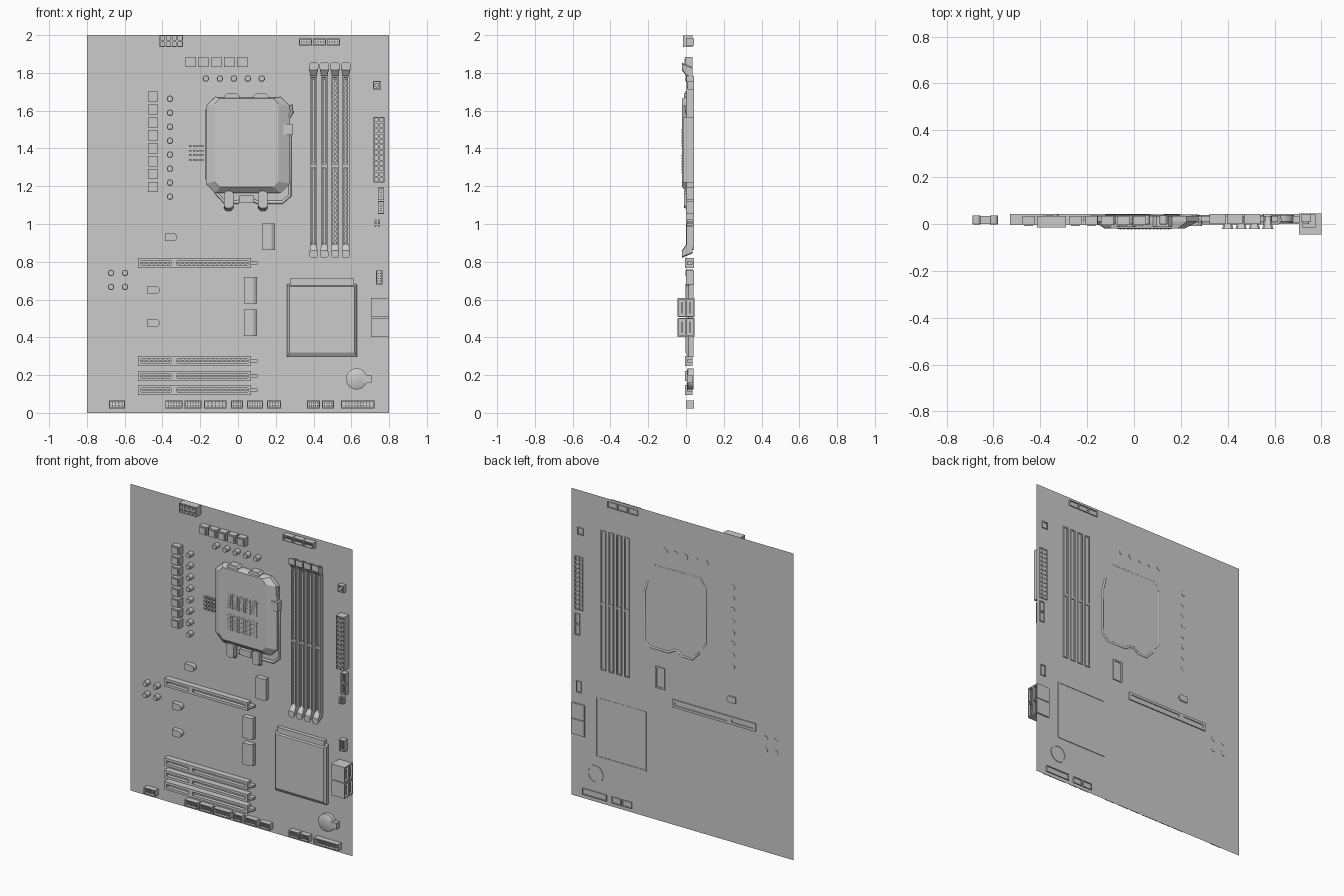
import bpy, bmesh
from math import sin, cos, pi, radians

if "Cube" in bpy.data.objects:
    bpy.data.objects.remove(bpy.data.objects["Cube"])

grey = bpy.data.materials.new("plain grey")
grey.use_nodes = True
COLOUR = (0.6, 0.6, 0.6, 1)
grey.diffuse_color = COLOUR
grey.node_tree.nodes["Principled BSDF"].inputs["Base Color"].default_value = COLOUR

BOARD = 0.035   # y of the board sheet
POKE = 0.042    # y of feet that reach through the sheet


def finish(bm, name, smooth=False):
    bmesh.ops.recalc_face_normals(bm, faces=bm.faces)
    mesh = bpy.data.meshes.new(name)
    bm.to_mesh(mesh)
    bm.free()
    mesh.materials.append(grey)
    obj = bpy.data.objects.new(name, mesh)
    bpy.context.collection.objects.link(obj)
    if smooth:
        bpy.ops.object.select_all(action='DESELECT')
        obj.select_set(True)
        bpy.context.view_layer.objects.active = obj
        bpy.ops.object.shade_smooth_by_angle(angle=radians(35))
    return obj


def rect(x, z, w, h):
    return [(x - w/2, z - h/2), (x + w/2, z - h/2), (x + w/2, z + h/2), (x - w/2, z + h/2)]


def chamfered(x, z, w, h, c):
    w, h = w/2, h/2
    signs = [(-1, -1), (1, -1), (1, 1), (-1, 1)]
    pts = []
    for i, (sx, sz) in enumerate(signs):
        pair = [(x + sx*w, z + sz*(h - c)), (x + sx*(w - c), z + sz*h)]
        pts += pair if i % 2 == 0 else pair[::-1]
    return pts


def disc(x, z, r, n=16):
    return [(x + r*cos(2*pi*i/n), z + r*sin(2*pi*i/n)) for i in range(n)]


def stack(bm, *loops):
    """Bridge (outline, y) loops in order and cap both ends."""
    rings = [[bm.verts.new((x, y, z)) for x, z in pts] for pts, y in loops]
    for a, b in zip(rings, rings[1:]):
        n = len(a)
        for i in range(n):
            bm.faces.new((a[i], a[(i+1) % n], b[(i+1) % n], b[i]))
    bm.faces.new(rings[0])
    bm.faces.new(rings[-1])


def tray(bm, x, z, w, h, front, rim=0.006, depth=0.025, through=False):
    """Open-fronted shell; through also leaves a rim behind the board."""
    outer, inner = rect(x, z, w, h), rect(x, z, w - 2*rim, h - 2*rim)
    loops = [(outer, front), (inner, front), (inner, front + depth)]
    rear = [(inner, BOARD + 0.001), (outer, POKE)] if through else [(outer, BOARD)]
    if through:
        rear.insert(1, (inner, POKE))
    stack(bm, *rear, *loops)


def grid(x, z, w, h, cols, rows):
    return [(x + w*((i + 0.5)/cols - 0.5), z + h*((j + 0.5)/rows - 0.5))
            for i in range(cols) for j in range(rows)]


# Board
bm = bmesh.new()
bm.faces.new([bm.verts.new((x, BOARD, z)) for x, z in rect(0, 1, 1.6, 2)])
finish(bm, "board")


# Power sockets made of square cells
def power_socket(name, x, z, cols, rows, cell, front, through=False):
    bm = bmesh.new()
    for cx, cz in grid(x, z, cols*cell, rows*cell, cols, rows):
        tray(bm, cx, cz, cell, cell, front, 0.005, 0.03, through)
    finish(bm, name)


power_socket("processor_power_socket", -0.353, 1.968, 4, 2, 0.031, -0.015)
power_socket("main_power_socket", 0.746, 1.393, 2, 12, 0.029, -0.015, True)


# Pin headers: x, z, width, height, columns, rows, reaches through
def header(name, x, z, w, h, cols, rows, through):
    bm = bmesh.new()
    tray(bm, x, z, w, h, 0, 0.005, 0.025, through)
    for px, pz in grid(x, z, w*0.8, h*0.7, cols, rows):
        stack(bm, (rect(px, pz, 0.006, 0.006), 0.03), (rect(px, pz, 0.006, 0.006), 0.004))
    finish(bm, name)


for i in range(3):
    header("top_fan_header", 0.357 + 0.074*i, 1.964, 0.07, 0.038, 4, 1, True)
for z in (1.16, 1.088):
    header("side_fan_header", 0.757, z, 0.034, 0.068, 1, 4, True)
header("side_header", 0.748, 0.718, 0.036, 0.074, 2, 4, True)
for x, w, n in ((-0.64, 0.084, 4), (-0.34, 0.09, 5), (-0.238, 0.09, 5), (-0.12, 0.12, 5),
                (-0.005, 0.064, 4), (0.09, 0.084, 5), (0.19, 0.074, 4)):
    header("bottom_header", x, 0.045, w, 0.042, n, 2, False)
for x, w, n in ((0.4, 0.07, 5), (0.477, 0.064, 4), (0.634, 0.175, 9)):
    header("bottom_right_header", x, 0.045, w, 0.042, n, 2, True)


# Chokes: square blocks with a raised bevelled cap
def choke(x, z):
    bm = bmesh.new()
    a, b = rect(x, z, 0.054, 0.054), rect(x, z, 0.038, 0.038)
    stack(bm, (a, BOARD), (a, -0.004), (b, -0.004), (b, -0.008))
    finish(bm, "choke")


for i in range(5):
    choke(-0.25 + 0.068*i, 1.857)
for i in range(8):
    choke(-0.45, 1.675 - 0.0685*i)


# Round capacitors
def capacitor(x, z):
    bm = bmesh.new()
    stack(bm, (disc(x, z, 0.017), BOARD + 0.002), (disc(x, z, 0.017), 0), (disc(x, z, 0.014), -0.003))
    finish(bm, "capacitor", True)


for i in range(5):
    capacitor(-0.17 + 0.074*i, 1.77)
for i in range(8):
    capacitor(-0.36, 1.663 - 0.074*i)
for x, z in grid(-0.635, 0.704, 0.148, 0.148, 2, 2):
    capacitor(x, z)

# Small chip grid and loose pins
bm = bmesh.new()
for z in (1.4, 1.352):
    for px, pz in grid(-0.222, z, 0.084, 0.05, 4, 2):
        stack(bm, (rect(px, pz, 0.014, 0.01), BOARD), (rect(px, pz, 0.014, 0.01), 0.015))
for px, pz in grid(0.737, 1.005, 0.036, 0.042, 2, 3):
    stack(bm, (rect(px, pz, 0.01, 0.01), BOARD), (rect(px, pz, 0.01, 0.01), 0.005))
finish(bm, "small_pins")

# D-shaped transistors
for x, z in ((-0.355, 0.93), (-0.447, 0.65), (-0.447, 0.476)):
    bm = bmesh.new()
    pts = [(x - 0.032, z + 0.021), (x - 0.032, z - 0.021)]
    pts += [(x + 0.012 + 0.021*cos(t*pi/8), z + 0.021*sin(t*pi/8)) for t in range(-4, 5)]
    stack(bm, (pts, POKE if z > 0.9 else BOARD), (pts, 0.003))
    finish(bm, "transistor")

# Push button
bm = bmesh.new()
tray(bm, 0.735, 1.735, 0.042, 0.046, 0.008, 0.006, 0.008, True)
stack(bm, (disc(0.735, 1.735, 0.012), 0.02), (disc(0.735, 1.735, 0.012), 0.002))
finish(bm, "push_button")

# Processor socket
bm = bmesh.new()
stack(bm, (chamfered(0.052, 1.418, 0.445, 0.51, 0.05), BOARD),
      (chamfered(0.052, 1.418, 0.445, 0.51, 0.05), 0.01),
      (chamfered(0.045, 1.43, 0.34, 0.47, 0.03), -0.02))
finish(bm, "socket_frame")
bm = bmesh.new()
for z, h in ((1.455, 0.105), (1.318, 0.115)):
    stack(bm, (chamfered(0.045, z, 0.235, h, 0.014), -0.02), (chamfered(0.045, z, 0.235, h, 0.014), -0.021))
    for px, pz in grid(0.045, z, 0.22, h - 0.012, 14, 7):
        stack(bm, (rect(px, pz, 0.008, 0.008), -0.02), (rect(px, pz, 0.008, 0.008), -0.024))
finish(bm, "socket_contacts")
bm = bmesh.new()
for x in (-0.033, 0.122):
    stack(bm, (chamfered(x, 1.668, 0.08, 0.045, 0.014), BOARD), (chamfered(x, 1.668, 0.08, 0.045, 0.014), -0.01))
for x in (-0.05, 0.132):
    stack(bm, (chamfered(x, 1.12, 0.05, 0.1, 0.012), BOARD - 0.01),
          (chamfered(x, 1.13, 0.05, 0.09, 0.012), -0.01))
stack(bm, (rect(0.265, 1.5, 0.05, 0.06), BOARD), (rect(0.265, 1.5, 0.05, 0.06), -0.008))
stack(bm, (rect(0.045, 1.13, 0.08, 0.04), BOARD), (rect(0.045, 1.13, 0.08, 0.04), 0.01))
finish(bm, "socket_clips")


# Bent wire that frames the socket
def wire(name, path, r):
    curve = bpy.data.curves.new(name, 'CURVE')
    curve.dimensions = '3D'
    curve.bevel_depth, curve.bevel_resolution, curve.use_fill_caps = r, 1, True
    line = curve.splines.new('POLY')
    line.points.add(len(path) - 1)
    for p, (x, y, z) in zip(line.points, path):
        p.co = (x, y, z, 1)
    curve.materials.append(grey)
    bpy.context.collection.objects.link(bpy.data.objects.new(name, curve))


W = BOARD - 0.004
wire("socket_lever", [(0.28, 0, 1.63), (0.285, 0.005, 1.59), (0.255, W, 1.54), (0.275, W, 1.46), (0.275, W, 1.15),
                      (0.235, W, 1.115), (0.1, W, 1.115), (0.06, W, 1.14), (0.03, W, 1.14),
                      (0, W, 1.115), (-0.07, W, 1.115), (-0.12, W, 1.17)], 0.009)
wire("socket_hinge", [(-0.14, W, 1.2), (-0.168, W, 1.24), (-0.168, W, 1.6), (-0.13, W, 1.66), (0.2, W, 1.66)], 0.006)


# Slots: a trench with scalloped contact strips either side of a key
def wavy_strip(bm, c, mid, length, vertical, wide=0.005):
    n = max(8, int(length/0.012))
    edge = [(mid + length*(i/n - 0.5), wide + 0.003*(i % 2)) for i in range(n + 1)]
    pts = [(a, c + b) for a, b in edge] + [(a, c - b) for a, b in reversed(edge)]
    if vertical:
        pts = [(b, a) for a, b in pts]
    stack(bm, (pts, BOARD - 0.002), (pts, 0.012))


for i in range(4):
    x = 0.4 + 0.057*i
    bm = bmesh.new()
    for z, h in ((1.545, 0.475), (1.09, 0.435)):
        tray(bm, x, z, 0.036, h, 0.002, 0.008, 0.026, True)
        wavy_strip(bm, x, z, h - 0.03, True)
    finish(bm, "memory_slot")
    bm = bmesh.new()
    for z, s, w in ((1.815, 1, 0.05), (0.86, -1, 0.042)):
        stack(bm, (chamfered(x, z - s*0.015, 0.03, 0.06, 0.006), BOARD),
              (chamfered(x, z, 0.036, 0.06, 0.006), 0),
              (chamfered(x, z + s*0.02, w, 0.04, 0.008), -0.022))
    finish(bm, "memory_clips")

for z in (0.793, 0.275, 0.195, 0.121):
    bm = bmesh.new()
    for x, w in ((-0.435, 0.19), (-0.135, 0.41)):
        tray(bm, x, z, w, 0.052, -0.004, 0.016, 0.03, z > 0.5)
        wavy_strip(bm, z, x, w - 0.04, False, 0.004)
    stack(bm, (rect(0.085, z, 0.035, 0.016), BOARD), (rect(0.085, z, 0.035, 0.016), 0.005))
    finish(bm, "expansion_slot")

# Flat chips with one sloped side
for x, z, back in ((0.161, 0.932, POKE), (0.066, 0.65, BOARD), (0.066, 0.478, BOARD)):
    bm = bmesh.new()
    base = rect(x, z, 0.068, 0.14)
    foot = [(rect(x, z, 0.045, 0.12), BOARD + 0.001), (rect(x, z, 0.045, 0.12), back)] if back > BOARD else []
    stack(bm, *foot, (base, back), (base, 0.012), (rect(x - 0.009, z, 0.05, 0.14), 0))
    finish(bm, "chip_block")

# Chipset cooler
bm = bmesh.new()
foot = rect(0.445, 0.49, 0.345, 0.375)
stack(bm, (foot, BOARD + 0.001), (foot, BOARD + 0.004), (rect(0.445, 0.49, 0.365, 0.39), BOARD + 0.004),
      (rect(0.445, 0.485, 0.37, 0.38), 0.012), (rect(0.445, 0.495, 0.345, 0.35), -0.003))
stack(bm, (rect(0.445, 0.69, 0.34, 0.042), BOARD), (rect(0.445, 0.69, 0.34, 0.042), 0.01))
finish(bm, "chipset_cooler")

# Drive ports, opening to the side
bm = bmesh.new()
for z in (0.557, 0.453):
    for y in (-0.022, 0.022):
        def ring(x, dy, dz):
            return [bm.verts.new((x, y + a*dy, z + b*dz)) for a, b in ((-1, -1), (1, -1), (1, 1), (-1, 1))]
        rings = [ring(0.705, 0.022, 0.05), ring(0.8, 0.022, 0.05), ring(0.8, 0.016, 0.043), ring(0.73, 0.016, 0.043)]
        for a, b in zip(rings, rings[1:]):
            for i in range(4):
                bm.faces.new((a[i], a[i-1], b[i-1], b[i]))
        bm.faces.new(rings[0])
        bm.faces.new(rings[-1])
        tongue = bmesh.ops.create_cube(bm, size=1)["verts"]
        for v in tongue:
            v.co = (0.763 + v.co.x*0.066, y + v.co.y*0.006, z + v.co.z*0.06)
finish(bm, "drive_ports")

# Coin battery and its spring tab
bm = bmesh.new()
stack(bm, (disc(0.628, 0.18, 0.05, 32), BOARD + 0.001), (disc(0.628, 0.18, 0.05, 32), BOARD + 0.004),
      (disc(0.628, 0.18, 0.056, 32), BOARD + 0.004), (disc(0.628, 0.18, 0.056, 32), 0.01),
      (disc(0.628, 0.18, 0.05, 32), 0.006))
stack(bm, (rect(0.685, 0.18, 0.045, 0.042), BOARD), (rect(0.685, 0.18, 0.045, 0.042), 0.004))
finish(bm, "coin_battery", True)
